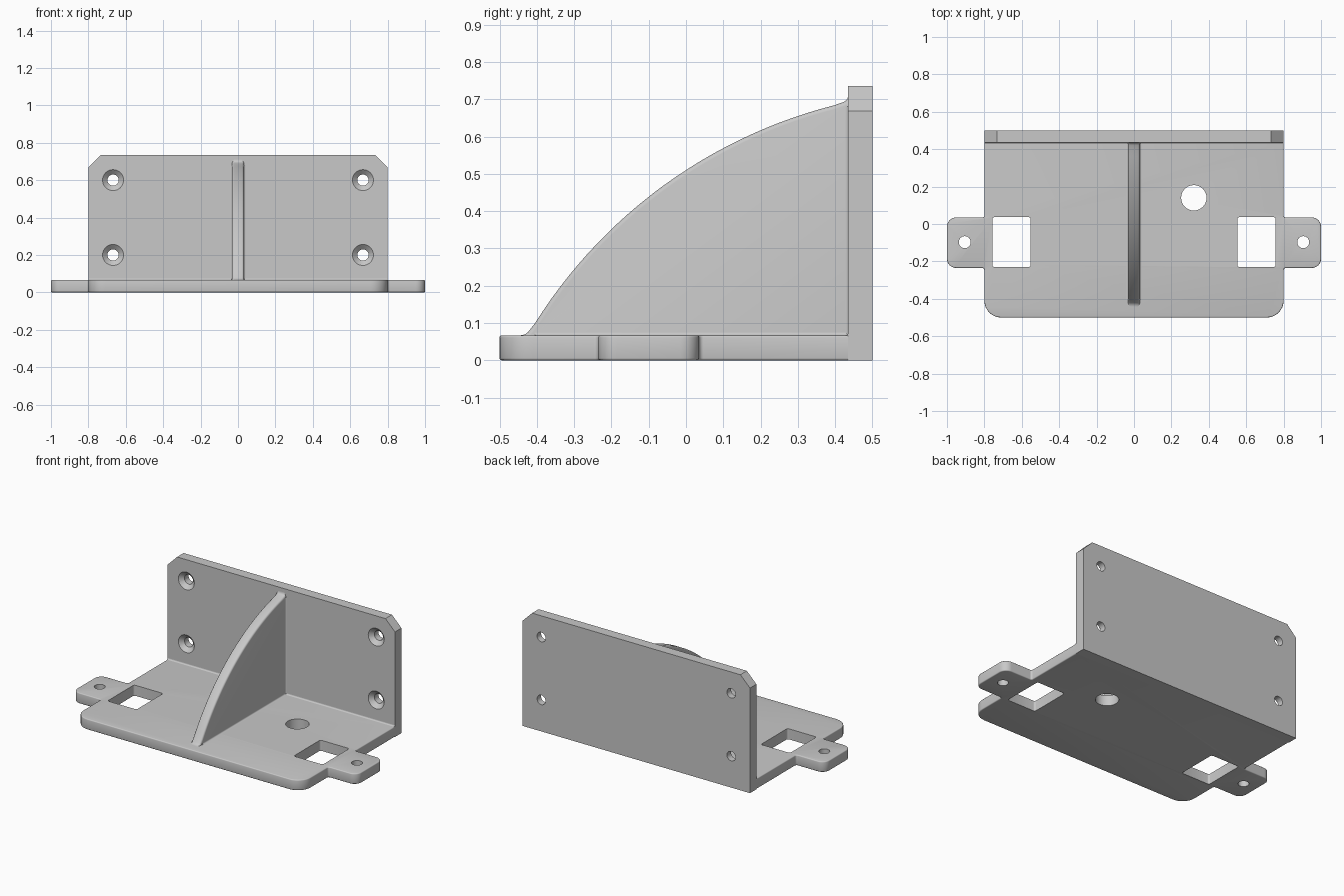
import bpy, bmesh, math
from mathutils import Vector, Matrix

if "Cube" in bpy.data.objects:
    bpy.data.objects.remove(bpy.data.objects["Cube"], do_unlink=True)

grey = bpy.data.materials.new("plain grey")
grey.use_nodes = True
GREY = (0.58, 0.58, 0.58, 1)
grey.diffuse_color = GREY
grey.node_tree.nodes["Principled BSDF"].inputs["Base Color"].default_value = GREY

T = 0.067        # plate thickness
WALL = 0.435     # front face of the back plate
RIB = 0.032      # half thickness of the rib


def outline(corners, steps=8):
    """Polygon from (u, v, radius) corners, each rounded by its radius."""
    pts = []
    for i, (u, v, r) in enumerate(corners):
        p = Vector((u, v))
        if r == 0:
            pts.append(p)
            continue
        a = (Vector(corners[i - 1][:2]) - p).normalized()
        b = (Vector(corners[(i + 1) % len(corners)][:2]) - p).normalized()
        half = math.acos(a.dot(b)) / 2
        d = r / math.tan(half)
        c = p + (a + b).normalized() * r / math.sin(half)
        s, e = p + a * d - c, p + b * d - c
        start = math.atan2(s.y, s.x)
        sweep = math.atan2(s.x * e.y - s.y * e.x, s.dot(e))
        for k in range(steps + 1):
            t = start + sweep * k / steps
            pts.append(c + Vector((math.cos(t), math.sin(t))) * r)
    return pts


def place(axis, u, v, w):
    return {"X": (w, u, v), "Y": (u, w, v), "Z": (u, v, w)}[axis]


def prism(name, pts, axis, lo, hi, bevel=0, pick=None):
    """Extrude a polygon along an axis and round the picked edges."""
    bm = bmesh.new()
    n = len(pts)
    a = [bm.verts.new(place(axis, p[0], p[1], lo)) for p in pts]
    b = [bm.verts.new(place(axis, p[0], p[1], hi)) for p in pts]
    bm.faces.new(a)
    bm.faces.new(b)
    for i in range(n):
        j = (i + 1) % n
        bm.faces.new((a[i], a[j], b[j], b[i]))
    bmesh.ops.recalc_face_normals(bm, faces=bm.faces)
    if bevel:
        edges = [e for e in bm.edges if pick(e.verts[0].co, e.verts[1].co)]
        bmesh.ops.bevel(bm, geom=edges, offset=bevel, segments=3,
                        profile=0.5, affect="EDGES")
    return finish(name, bm)


def finish(name, bm):
    me = bpy.data.meshes.new(name)
    bm.to_mesh(me)
    bm.free()
    ob = bpy.data.objects.new(name, me)
    me.materials.append(grey)
    bpy.context.scene.collection.objects.link(ob)
    return ob


def cone(name, centre, r1, r2, depth, turn=0):
    bm = bmesh.new()
    bmesh.ops.create_cone(bm, cap_ends=True, segments=32, radius1=r1, radius2=r2, depth=depth,
                          matrix=Matrix.Translation(centre) @ Matrix.Rotation(turn, 4, "X"))
    return finish(name, bm)


def cut(ob, cutters):
    bpy.context.view_layer.objects.active = ob
    for c in cutters:
        c.hide_render = True
        m = ob.modifiers.new("cut", "BOOLEAN")
        m.operation, m.solver, m.object = "DIFFERENCE", "EXACT", c
        bpy.ops.object.modifier_apply(modifier=m.name)
        bpy.data.objects.remove(c, do_unlink=True)


# Base plate with side tabs
half = [(0.8, -0.5, 0.09), (0.8, -0.235, 0.012), (1, -0.235, 0.05),
        (1, 0.035, 0.05), (0.8, 0.035, 0.012), (0.8, WALL, 0)]
full = half + [(-x, y, r) for x, y, r in reversed(half)]
base = prism("base_plate", outline(full), "Z", 0, T, 0.006,
             lambda p, q: abs(p.z - q.z) < 1e-4 and min(p.y, q.y) < WALL - 0.001)

# Windows, tab holes and the cable hole
cutters = [cone("hole_cutter", (0.32, 0.14, T / 2), 0.068, 0.068, 0.3)]
for s in (-1, 1):
    x0, x1 = sorted((s * 0.553, s * 0.757))
    win = [(x0, -0.23, 0.012), (x1, -0.23, 0.012), (x1, 0.037, 0.012), (x0, 0.037, 0.012)]
    cutters.append(prism("window_cutter", outline(win, 4), "Z", -0.1, 0.2))
    cutters.append(cone("tab_hole_cutter", (s * 0.905, -0.097, T / 2), 0.032, 0.032, 0.3))
cut(base, cutters)

# Back plate with chamfered top corners and countersunk screw holes
H, C = 0.735, 0.067
back = prism("back_plate", [(-0.8, 0), (0.8, 0), (0.8, H - C), (0.8 - C, H),
                            (C - 0.8, H), (-0.8, H - C)], "Y", WALL, 0.5)
cutters = []
for x in (-0.668, 0.668):
    for z in (0.2, 0.6):
        cutters.append(cone("screw_cutter", (x, 0.47, z), 0.03, 0.03, 0.3, math.pi / 2))
        cutters.append(cone("sink_cutter", (x, WALL + 0.008, z), 0.028, 0.067, 0.036, math.pi / 2))
cut(back, cutters)

# Curved rib, flared where it meets the two plates
R, cy, cz = 1.337, 0.727, -0.612
a0, a1 = math.radians(149.5), math.radians(102.6)
arc = [(cy + R * math.cos(a0 + (a1 - a0) * k / 28),
        cz + R * math.sin(a0 + (a1 - a0) * k / 28), 0) for k in range(1, 28)]
rib_shape = ([(0.44, 0.05, 0), (-0.455, 0.05, 0), (-0.455, T, 0), (-0.43, T, 0.03)]
             + arc + [(WALL, 0.697, 0.02), (WALL, 0.725, 0), (0.44, 0.725, 0)])
rib = prism("rib", outline(rib_shape, 5), "X", -RIB, RIB, 0.011,
            lambda p, q: abs(p.x - q.x) < 1e-4 and min(p.z, q.z) > T - 0.0001
            and max(p.y, q.y) < WALL + 0.0001)


# Small concave fillets along the inner joints
def fillet(name, u, v, su, axis, lo, hi, sv=1, r=0.008):
    arc = [(u + su * r * (1 - math.sin(t)), v + sv * r * (1 - math.cos(t)))
           for t in (math.pi / 2 * k / 5 for k in range(6))]
    return prism(name, [(u, v)] + arc, axis, lo, hi)


fillet("wall_fillet", WALL, T, -1, "X", -0.8, 0.8)
for s, side in ((-1, "right"), (1, "left")):
    fillet(side + "_rib_foot_fillet", s * RIB, T, s, "Y", -0.405, WALL)
    fillet(side + "_rib_wall_fillet", s * RIB, WALL, s, "Z", T, 0.68, sv=-1)

# Smooth rounds, keep edges sharp
bpy.ops.object.select_all(action="DESELECT")
for ob in bpy.context.scene.objects:
    if ob.type == "MESH" and grey.name in ob.data.materials:
        ob.select_set(True)
        bpy.context.view_layer.objects.active = ob
bpy.ops.object.shade_smooth_by_angle(angle=math.radians(35))
